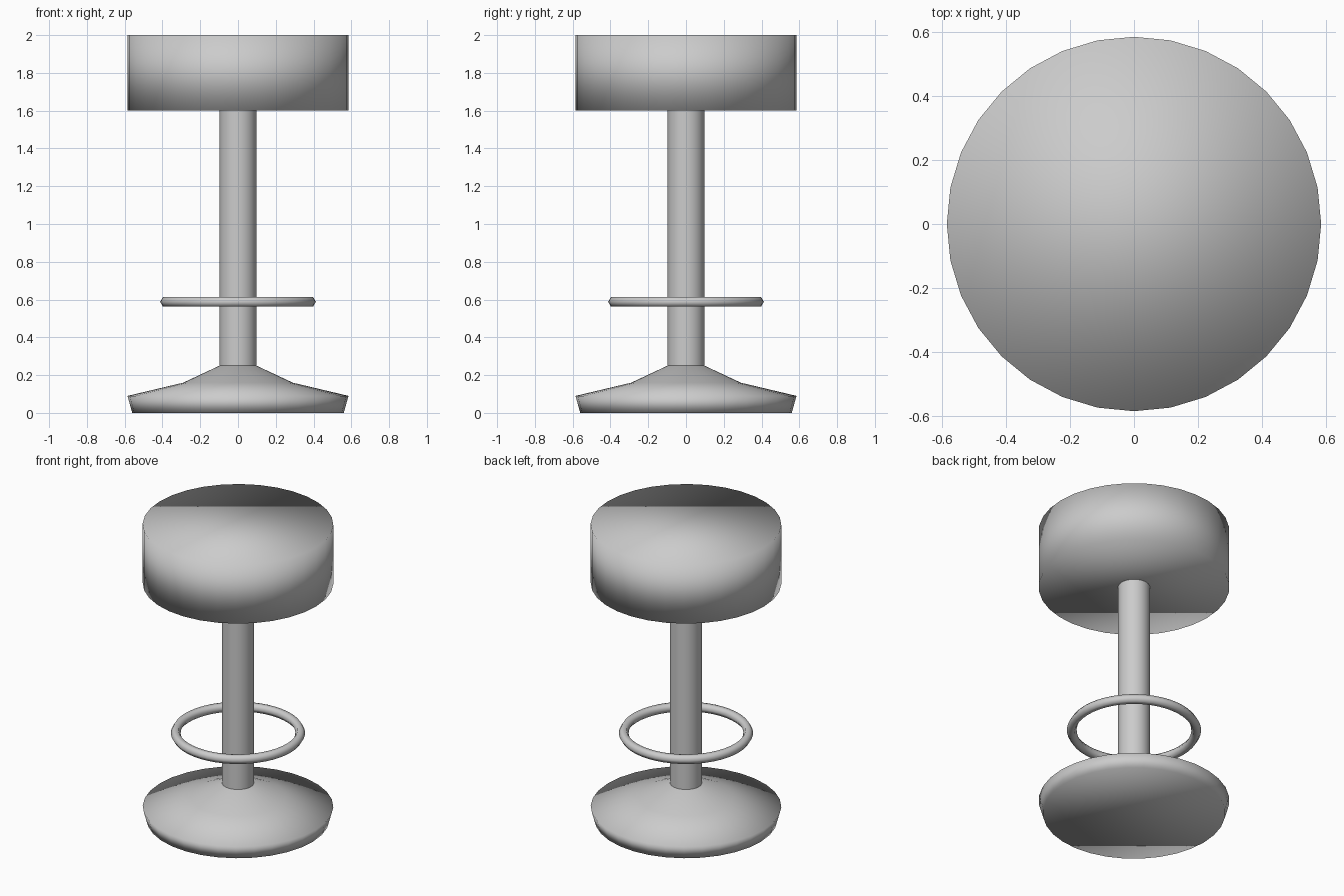
import bpy
import bmesh
from math import cos, sin, pi

if "Cube" in bpy.data.objects:
    bpy.data.objects.remove(bpy.data.objects["Cube"], do_unlink=True)

SIDES = 32

# One plain grey for every part
grey = bpy.data.materials.new("plain_grey")
grey.use_nodes = True
color = (0.6, 0.6, 0.6, 1)
grey.diffuse_color = color
grey.node_tree.nodes["Principled BSDF"].inputs["Base Color"].default_value = color


def finish(name, bm):
    """Turn a bmesh into a smooth shaded grey object."""
    bmesh.ops.recalc_face_normals(bm, faces=bm.faces)
    mesh = bpy.data.meshes.new(name)
    bm.to_mesh(mesh)
    bm.free()
    mesh.materials.append(grey)
    mesh.shade_smooth()
    obj = bpy.data.objects.new(name, mesh)
    bpy.context.collection.objects.link(obj)
    return obj


def bridge(bm, a, b):
    """Join two vertex loops with quads."""
    n = len(a)
    for i in range(n):
        j = (i + 1) % n
        bm.faces.new((a[i], a[j], b[j], b[i]))


def turned(name, profile, caps=True):
    """Turn a (radius, height) profile around the z axis."""
    bm = bmesh.new()
    angles = [2 * pi * i / SIDES for i in range(SIDES)]
    rings = [[bm.verts.new((r * cos(a), r * sin(a), z)) for a in angles]
             for r, z in profile]
    for low, high in zip(rings, rings[1:]):
        bridge(bm, low, high)
    if caps:
        bm.faces.new(rings[0])
        bm.faces.new(rings[-1])
    return finish(name, bm)


def hoop(name, major, minor, height, segments=48, section=6):
    """Ring with a six-sided tube section."""
    bm = bmesh.new()
    loops = []
    for i in range(segments):
        a = 2 * pi * i / segments
        loop = []
        for k in range(section):
            t = 2 * pi * k / section
            r = major + minor * cos(t)
            loop.append(bm.verts.new((r * cos(a), r * sin(a), height + minor * sin(t))))
        loops.append(loop)
    for i in range(segments):
        bridge(bm, loops[i], loops[(i + 1) % segments])
    return finish(name, bm)


# Flared foot, straight column, foot ring and thick round cushion
turned("base", [(0.56, 0), (0.585, 0.09), (0.29, 0.16), (0.098, 0.25)])
turned("column", [(0.098, 0.2), (0.098, 1.62)], caps=False)
hoop("foot_ring", 0.382, 0.03, 0.588)
turned("seat", [(0.585, 1.6), (0.585, 2)])
